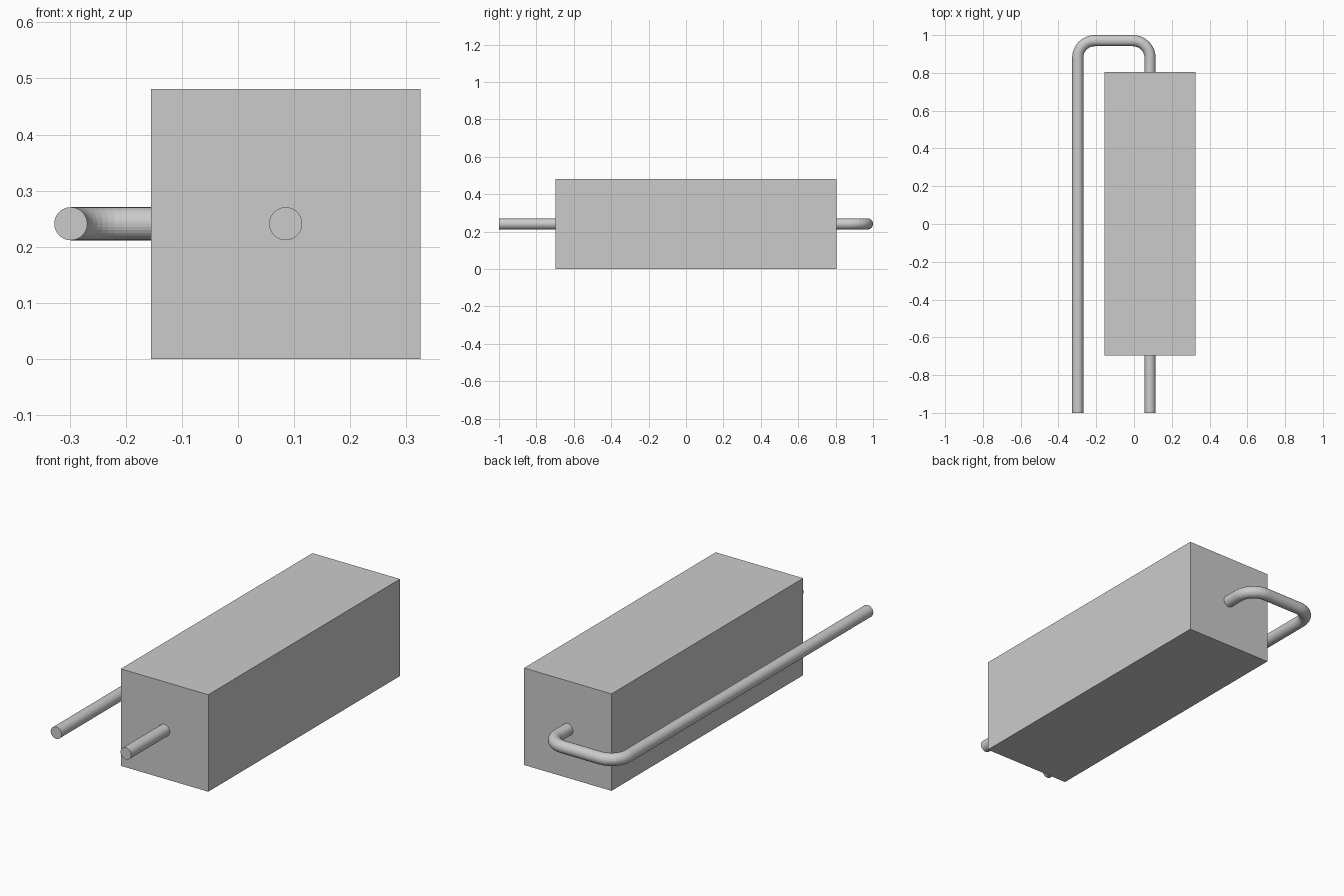
import bpy
import bmesh
from math import sin, cos, pi
from mathutils import Matrix, Vector

if "Cube" in bpy.data.objects:
    bpy.data.objects.remove(bpy.data.objects["Cube"])

PIPE_R = 0.0295
PIPE_Z = 0.241
X_IN, X_OUT = 0.085, -0.298
Y_FRONT, Y_BEND = -1.0, 1.0 - PIPE_R
BEND_R = 0.09
BEND_STEPS = 8


def arc(cx, cy, a0, a1):
    pts = []
    for i in range(BEND_STEPS + 1):
        a = a0 + (a1 - a0) * i / BEND_STEPS
        pts.append((cx + BEND_R * cos(a), cy + BEND_R * sin(a), PIPE_Z))
    return pts


# Rectangular body
lo, hi = Vector((-0.155, -0.697, 0.0)), Vector((0.325, 0.805, 0.481))
bm = bmesh.new()
size = hi - lo
bmesh.ops.create_cube(bm, size=1.0, matrix=Matrix.Translation((lo + hi) / 2) @ Matrix.Diagonal((*size, 1)))
mesh = bpy.data.meshes.new("body")
bm.to_mesh(mesh)
bm.free()
bpy.context.collection.objects.link(bpy.data.objects.new("body", mesh))

# Pipe: through the body, around two bends, back along the side
path = [(X_IN, Y_FRONT, PIPE_Z)]
path += arc(X_IN - BEND_R, Y_BEND - BEND_R, 0, pi / 2)
path += arc(X_OUT + BEND_R, Y_BEND - BEND_R, pi / 2, pi)
path.append((X_OUT, Y_FRONT, PIPE_Z))

curve = bpy.data.curves.new("pipe", "CURVE")
curve.dimensions = "3D"
curve.bevel_depth = PIPE_R
curve.bevel_resolution = 14
curve.use_fill_caps = True
spline = curve.splines.new("POLY")
spline.points.add(len(path) - 1)
for point, co in zip(spline.points, path):
    point.co = (*co, 1.0)
spline.use_smooth = False
bpy.context.collection.objects.link(bpy.data.objects.new("pipe", curve))
